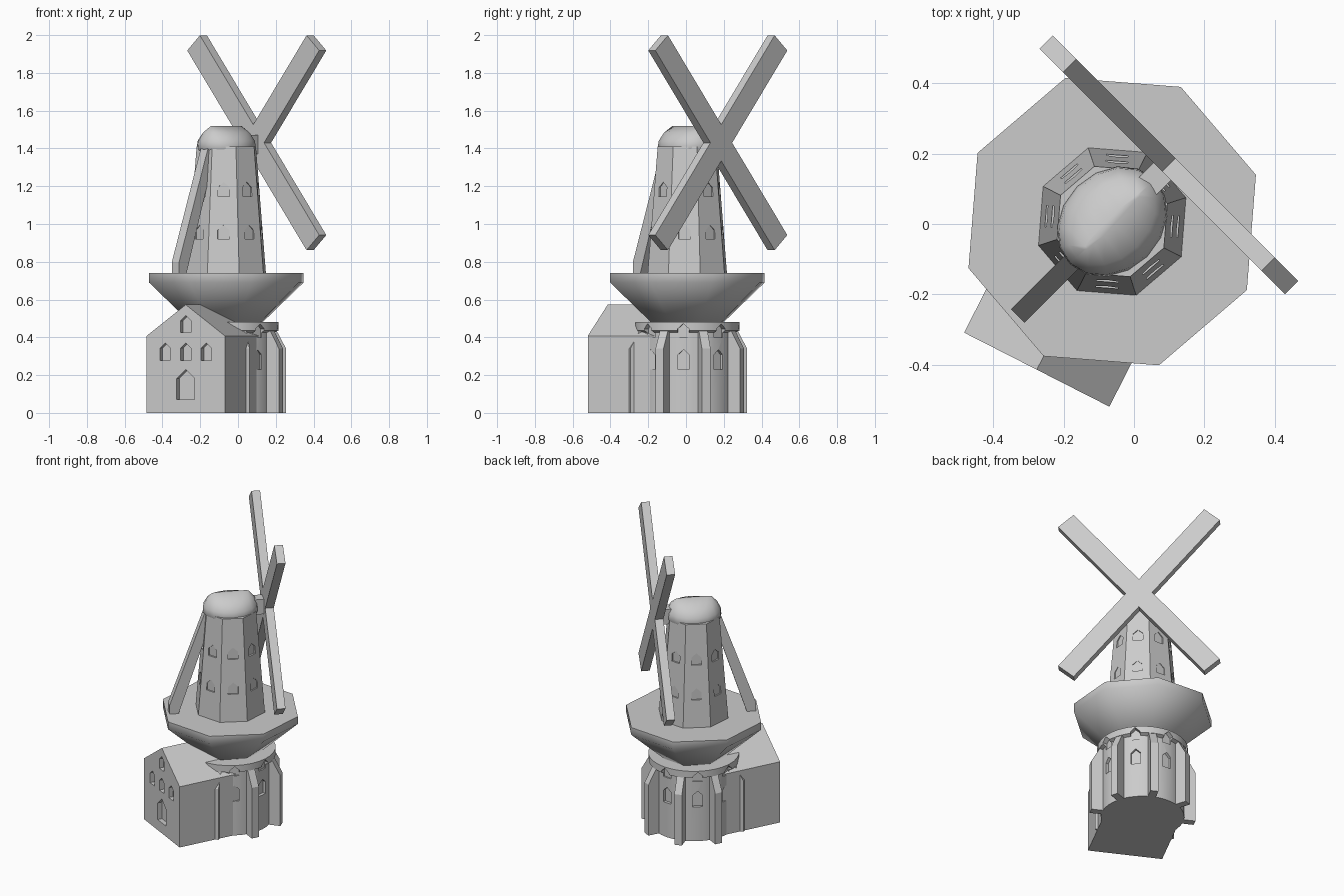
import bpy, bmesh
from math import radians, sin, cos, pi
from mathutils import Matrix

if "Cube" in bpy.data.objects:
    bpy.data.objects.remove(bpy.data.objects["Cube"])

CX, CY = -0.062, 0.007          # mill axis
TURN = 18                       # octagon corner angle (degrees)
SAIL = 45                       # direction the sails face


def frame(deg):
    """Local x points outward from the mill axis at this angle."""
    return Matrix.Translation((CX, CY, 0)) @ Matrix.Rotation(radians(deg), 4, 'Z')


def finish(name, bm, smooth=None):
    bmesh.ops.recalc_face_normals(bm, faces=bm.faces)
    me = bpy.data.meshes.new(name)
    bm.to_mesh(me)
    bm.free()
    ob = bpy.data.objects.new(name, me)
    bpy.context.collection.objects.link(ob)
    if smooth:
        shade(ob, smooth)
    return ob


def shade(ob, deg):
    bpy.ops.object.select_all(action='DESELECT')
    ob.select_set(True)
    bpy.context.view_layer.objects.active = ob
    bpy.ops.object.shade_smooth_by_angle(angle=radians(deg))


def loft(bm, rings, n, m):
    """Stack of ellipses (z, rx, ry), closed with caps."""
    loops = [[bm.verts.new(m @ Matrix.Translation((a * cos(2 * pi * i / n),
              b * sin(2 * pi * i / n), z)).translation) for i in range(n)]
             for z, a, b in rings]
    for lo, hi in zip(loops, loops[1:]):
        for i in range(n):
            j = (i + 1) % n
            bm.faces.new((lo[i], lo[j], hi[j], hi[i]))
    bm.faces.new(loops[0][::-1])
    bm.faces.new(loops[-1])


def prism(bm, pts, lo, hi, m, axis='X'):
    """Extrude a 2D outline (h, z) along local x or y from lo to hi."""
    def co(p, d):
        v = (d, p[0], p[1]) if axis == 'X' else (p[0], d, p[1])
        return m @ Matrix.Translation(v).translation
    a = [bm.verts.new(co(p, lo)) for p in pts]
    b = [bm.verts.new(co(p, hi)) for p in pts]
    n = len(pts)
    for i in range(n):
        bm.faces.new((a[i], a[(i + 1) % n], b[(i + 1) % n], b[i]))
    bm.faces.new(a[::-1])
    bm.faces.new(b)


def window(y, w, z0, z1):
    """Opening with a pointed top."""
    h, s = w / 2, z1 - w * 0.45
    return [(y - h, z0), (y + h, z0), (y + h, s), (y, z1), (y - h, s)]


def carve(ob, bm, smooth=None):
    """Cut recesses into an object and bake the result."""
    cutter = finish(ob.name + "_cutter", bm)
    cutter.hide_render = True
    mod = ob.modifiers.new("recesses", 'BOOLEAN')
    mod.operation, mod.solver, mod.object = 'DIFFERENCE', 'EXACT', cutter
    dg = bpy.context.evaluated_depsgraph_get()
    me = bpy.data.meshes.new_from_object(ob.evaluated_get(dg))
    ob.modifiers.clear()
    ob.data = me
    bpy.data.objects.remove(cutter)
    if smooth:
        shade(ob, smooth)


face_angles = [TURN + 22.5 + 45 * i for i in range(8)]
corner_angles = [TURN + 45 * i for i in range(8)]

# Round base with collar and two rows of windows
bm = bmesh.new()
loft(bm, [(z, r, r) for z, r in ((0, .255), (.425, .255), (.435, .277), (.48, .277))], 32, frame(TURN))
base = finish("round_base", bm)
bm = bmesh.new()
for a in face_angles:
    prism(bm, window(0, .06, .23, .335), .235, .4, frame(a))
    prism(bm, window(0, .06, .40, .472), .245, .4, frame(a))
carve(base, bm, 30)

# Buttresses
bm = bmesh.new()
for a in corner_angles:
    if a != TURN + 225:
        prism(bm, [(.2, 0), (.325, 0), (.325, .34), (.27, .44), (.2, .44)],
              -.024, .024, frame(a), 'Y')
finish("buttresses", bm)

# Annex house with gable windows and door
hm = frame(TURN + 225)
bm = bmesh.new()
prism(bm, [(-.232, 0), (.232, 0), (.232, .408), (0, .573), (-.232, .408)], 0.02, .473, hm)
house = finish("annex_house", bm)
bm = bmesh.new()
prism(bm, window(0, .107, .07, .23), .443, .6, hm)
prism(bm, window(0, .062, .425, .515), .443, .6, hm)
for y in (-.122, 0, .122):
    prism(bm, window(y, .06, .278, .37), .443, .6, hm)
carve(house, bm)

# Octagonal gallery
bm = bmesh.new()
loft(bm, [(.478, .2, .2), (.69, .43, .43), (.74, .43, .43)], 8, frame(TURN))
finish("gallery", bm, 46)

# Tapered octagonal tower with shallow windows
bm = bmesh.new()
loft(bm, [(.735, .221, .221), (1.41, .165, .165)], 8, frame(TURN))
tower = finish("tower", bm)
bm = bmesh.new()
for a in face_angles:
    prism(bm, window(0, .062, .92, .995), .181, .3, frame(a))
    prism(bm, window(0, .062, 1.146, 1.222), .162, .3, frame(a))
carve(tower, bm)

# Rounded cap with a ridge towards the sails
bm = bmesh.new()
loft(bm, [(1.375, .152, .13), (1.40, .171, .143), (1.44, .168, .135),
          (1.485, .145, .10), (1.52, .113, .012)], 16, frame(SAIL))
finish("cap", bm, 60)

# Sail axle
sm = frame(SAIL)
bm = bmesh.new()
prism(bm, [(-.035, 1.37), (.035, 1.37), (.035, 1.47), (-.035, 1.47)], .05, .21, sm)
finish("axle", bm)

# Two crossed sail beams
L, W, T = .692, .062, .0265
for name, tilt in (("sail_beam_a", 49.8), ("sail_beam_b", 180 - 49.8)):
    c, s = cos(radians(tilt)), sin(radians(tilt))
    pts = [(u * c - v * s, 1.43 + u * s + v * c)
           for u, v in ((-L, -W), (L, -W), (L, W), (-L, W))]
    bm = bmesh.new()
    prism(bm, pts, .228 - T, .228 + T, sm)
    finish(name, bm)

# Tail pole from cap to gallery
bm = bmesh.new()
prism(bm, [(.38, .80), (.38, .738), (.325, .738), (.105, 1.40), (.164, 1.40)],
      -.027, .027, frame(SAIL + 180), 'Y')
finish("tail_pole", bm)
